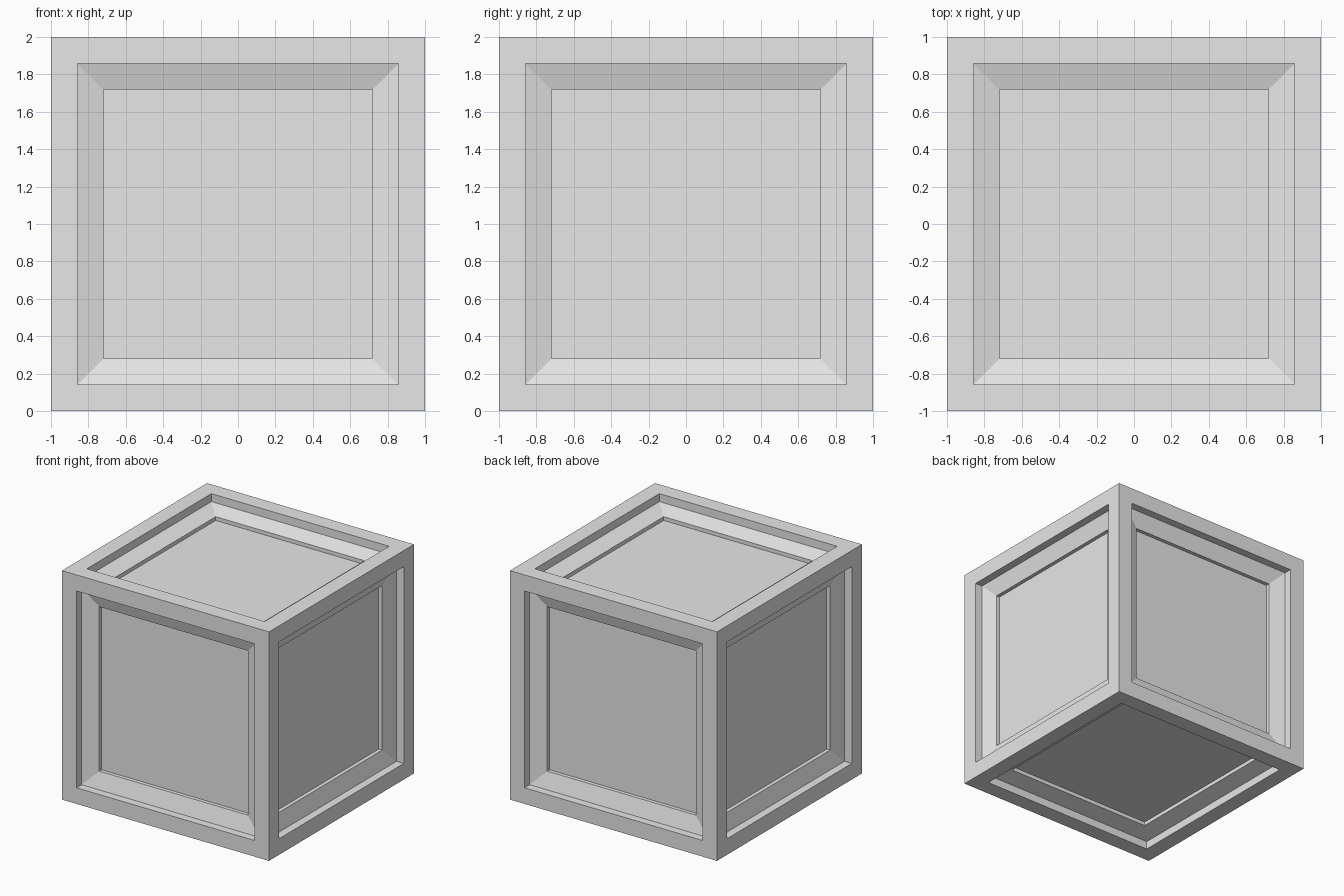
import bpy
import bmesh

old = bpy.data.objects.get("Cube")
if old:
    bpy.data.objects.remove(old, do_unlink=True)

BAR = 0.141     # width of the frame bars and of the sloped moulding

# Plain grey material
grey = bpy.data.materials.new("plain_grey")
grey.use_nodes = True
colour = (0.8, 0.8, 0.8, 1.0)
grey.diffuse_color = colour
grey.node_tree.nodes["Principled BSDF"].inputs["Base Color"].default_value = colour

# Crate body: a cube standing on the ground
bm = bmesh.new()
bmesh.ops.create_cube(bm, size=2.0)
bmesh.ops.translate(bm, verts=bm.verts, vec=(0, 0, 1))
panels = list(bm.faces)

# Each side, from the rim inwards: (inset width, inset depth)
profile = [
    (BAR, 0.0),       # flat frame bar
    (0.0, -0.07),     # straight step down
    (BAR, -0.04),     # sloped moulding
    (0.0, -0.033),    # small step to the recessed panel
]
for width, depth in profile:
    bmesh.ops.inset_individual(bm, faces=panels, thickness=width,
                               depth=depth, use_even_offset=True)

mesh = bpy.data.meshes.new("crate")
bm.to_mesh(mesh)
bm.free()
mesh.materials.append(grey)
crate = bpy.data.objects.new("crate", mesh)
bpy.context.collection.objects.link(crate)
